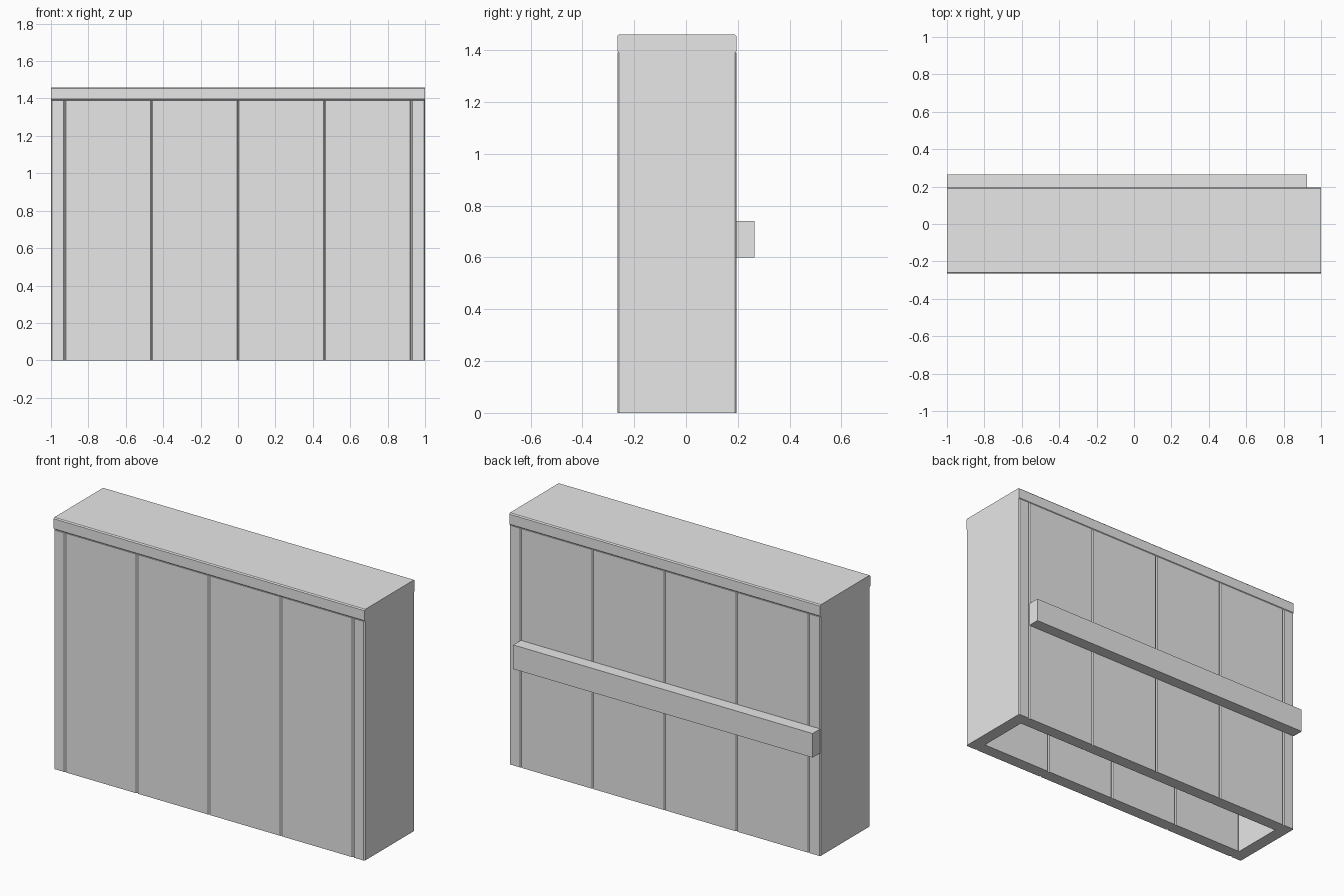
import bpy
import bmesh
from mathutils import Vector

if "Cube" in bpy.data.objects:
    bpy.data.objects.remove(bpy.data.objects["Cube"], do_unlink=True)

# Single plain grey
grey = bpy.data.materials.new("plain grey")
grey.use_nodes = True
colour = (0.8, 0.8, 0.8, 1)
grey.diffuse_color = colour
grey.node_tree.nodes["Principled BSDF"].inputs["Base Color"].default_value = colour

# Overall sizes
FRONT, BACK = -0.265, 0.195
HEIGHT, TOP = 1.39, 1.46
BOARD = 0.074
INNER = 1 - BOARD
BEVEL = 0.006


def board(name, low, high, grain=None):
    """Box between two corners, chamfered on the edges running along the grain axis."""
    low, high = Vector(low), Vector(high)
    bm = bmesh.new()
    bmesh.ops.create_cube(bm, size=1)
    for v in bm.verts:
        v.co = (low + high) / 2 + v.co * (high - low)
    if grain is not None:
        edges = [e for e in bm.edges
                 if abs(e.verts[0].co[grain] - e.verts[1].co[grain]) > 1e-4]
        bmesh.ops.bevel(bm, geom=edges, offset=BEVEL, segments=1,
                        affect='EDGES', profile=0.5)
    bmesh.ops.recalc_face_normals(bm, faces=bm.faces)
    mesh = bpy.data.meshes.new(name)
    bm.to_mesh(mesh)
    bm.free()
    mesh.materials.append(grey)
    obj = bpy.data.objects.new(name, mesh)
    bpy.context.collection.objects.link(obj)
    return obj


# End walls
board("left_end_wall", (INNER, FRONT, 0), (1, BACK, HEIGHT), grain=2)
board("right_end_wall", (-1, FRONT, 0), (-INNER, BACK, HEIGHT), grain=2)

# Four upright boards on the front and four on the back, leaving a hollow core
width = INNER / 2
for i in range(4):
    x = -INNER + i * width
    board(f"front_board_{i + 1}", (x, FRONT, 0), (x + width, FRONT + BOARD, HEIGHT), grain=2)
    board(f"back_board_{i + 1}", (x, BACK - BOARD, 0), (x + width, BACK, HEIGHT), grain=2)

# Top cap
board("top_cap", (-1, FRONT, HEIGHT), (1, BACK, TOP), grain=0)

# Rail across the back, flush with the right end
board("back_rail", (-1, BACK, 0.6), (INNER, 0.265, 0.74))
